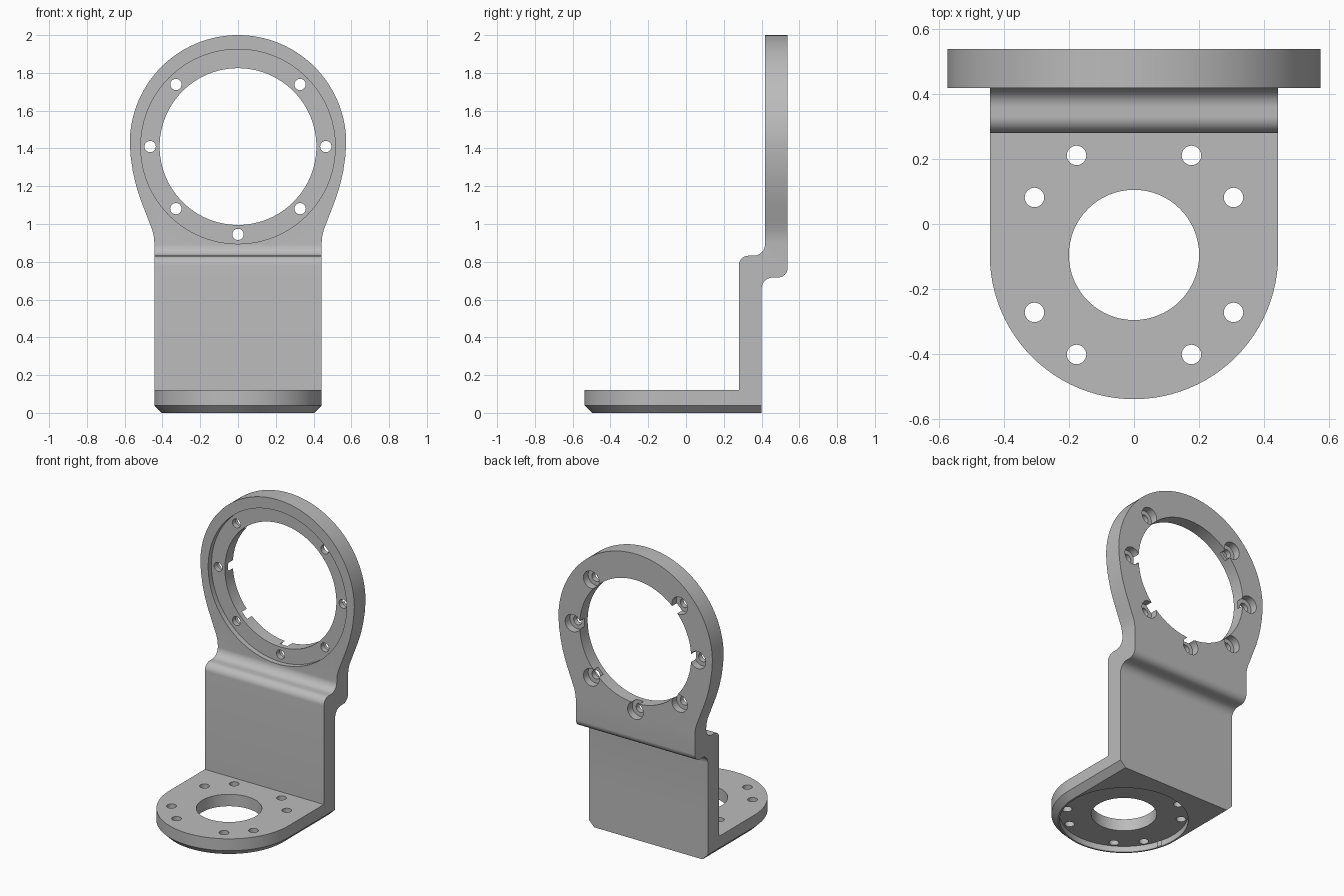
import bpy, bmesh, math
from mathutils import Vector

if "Cube" in bpy.data.objects:
    bpy.data.objects.remove(bpy.data.objects["Cube"])

metal = bpy.data.materials.new("grey metal")
metal.use_nodes = True
GREY = (0.5, 0.5, 0.5, 1)
metal.diffuse_color = GREY
metal.node_tree.nodes["Principled BSDF"].inputs["Base Color"].default_value = GREY

HALF_W = 0.443          # half width of the strip
BASE_Y = -0.095         # centre of the round base
RING_Z = 1.41           # centre of the ring opening
THICK = 0.12
BACK_Y = 0.4
CHAMFER = 0.04


def loft(name, rings):
    """Closed solid through a list of equally long point loops."""
    bm = bmesh.new()
    loops = [[bm.verts.new(p) for p in ring] for ring in rings]
    for a, b in zip(loops, loops[1:]):
        for i in range(len(a)):
            j = (i + 1) % len(a)
            bm.faces.new((a[i], a[j], b[j], b[i]))
    bm.faces.new(loops[0])
    bm.faces.new(loops[-1])
    bmesh.ops.recalc_face_normals(bm, faces=bm.faces)
    mesh = bpy.data.meshes.new(name)
    bm.to_mesh(mesh)
    bm.free()
    mesh.materials.append(metal)
    obj = bpy.data.objects.new(name, mesh)
    bpy.context.collection.objects.link(obj)
    return obj


def arc(cx, cy, r, start, end, n=10):
    angles = [math.radians(start + (end - start) * i / n) for i in range(n + 1)]
    return [(cx + r * math.cos(a), cy + r * math.sin(a)) for a in angles]


def cylinder(name, centre, r, axis, length, n=32):
    """Cutter that starts at centre and runs along +y or +z."""
    circle = arc(0, 0, r, 0, 360, n)[:-1]
    c = Vector(centre)
    if axis == "z":
        rings = [[c + Vector((u, v, h)) for u, v in circle] for h in (0, length)]
    else:
        rings = [[c + Vector((u, h, v)) for u, v in circle] for h in (0, length)]
    return loft(name, rings)


def boolean(target, other, operation):
    mod = target.modifiers.new("cut", "BOOLEAN")
    mod.operation, mod.solver, mod.object = operation, "EXACT", other
    bpy.context.view_layer.objects.active = target
    bpy.ops.object.modifier_apply(modifier=mod.name)
    bpy.data.objects.remove(other)


# Upright: stepped side profile, extruded across the width
front_y, ring_front, ring_back = BACK_Y - THICK, 0.418, 0.538
side = [(BACK_Y, 0), (BACK_Y, 0.3)]
side += arc(BACK_Y + 0.06, 0.657, 0.06, 180, 90)
side += arc(ring_back - 0.05, 0.767, 0.05, -90, 0)
side += [(ring_back, 2.1), (ring_front, 2.1)]
side += arc(ring_front - 0.06, 0.892, 0.06, 0, -90)
side += arc(front_y + 0.05, 0.782, 0.05, 90, 180)
side += [(front_y, 0)]
bracket = loft("mounting_bracket", [[(x, y, z) for y, z in side] for x in (-0.7, 0.7)])

# Front outline: chamfered foot, straight strip, flared neck, round head
right = [(HALF_W - CHAMFER, -0.0), (HALF_W, CHAMFER), (HALF_W, 0.9), (0.446, 0.935),
         (0.455, 0.972), (0.472, 1.015), (0.495, 1.075), (0.518, 1.135),
         (0.54, 1.205), (0.557, 1.28), (0.568, 1.355)]
right += arc(0, 1.427, 0.573, 0, 90, 32)
outline = right + [(-x, z) for x, z in reversed(right[:-1])]
boolean(bracket, loft("outline_cutter", [[(x, y, z) for x, z in outline] for y in (0, 1)]),
        "INTERSECT")


# Base plate: round front end with a chamfered lower edge
def base_loop(inset, z):
    r = HALF_W - inset
    end = arc(0, BASE_Y, r, 180, 360, 48)
    return [(x, y, z) for x, y in [(-r, front_y + 0.06)] + end + [(r, front_y + 0.06)]]


base = loft("base_plate", [base_loop(CHAMFER, 0), base_loop(0, CHAMFER), base_loop(0, THICK)])
boolean(bracket, base, "UNION")

# Base openings: bore, shallow pocket underneath and bolt circle
boolean(bracket, cylinder("bore", (0, BASE_Y, -0.5), 0.2, "z", 0.7, 64), "DIFFERENCE")
boolean(bracket, cylinder("pocket", (0, BASE_Y, -0.5), 0.392, "z", 0.54, 96), "DIFFERENCE")
for deg in (30, 60, 120, 150, 210, 240, 300, 330):
    a = math.radians(deg)
    at = (0.353 * math.cos(a), BASE_Y + 0.353 * math.sin(a), -0.1)
    boolean(bracket, cylinder("base_hole", at, 0.03, "z", 0.3, 24), "DIFFERENCE")

# Ring openings: bore, front seat, and counterbored holes except at the top
boolean(bracket, cylinder("ring_bore", (0, 0, RING_Z), 0.415, "y", 1, 96), "DIFFERENCE")
boolean(bracket, cylinder("seat", (0, 0.2, RING_Z), 0.515, "y", ring_front + 0.035 - 0.2, 96),
        "DIFFERENCE")
for k in range(8):
    if k == 2:
        continue
    a = math.radians(45 * k)
    x, z = 0.465 * math.cos(a), RING_Z + 0.465 * math.sin(a)
    boolean(bracket, cylinder("ring_hole", (x, 0.2, z), 0.03, "y", 0.5, 24), "DIFFERENCE")
    boolean(bracket, cylinder("counterbore", (x, ring_back - 0.05, z), 0.058, "y", 0.2, 32),
            "DIFFERENCE")

# Smooth curved walls, keep machined edges crisp
bpy.ops.object.select_all(action="DESELECT")
bracket.select_set(True)
bpy.context.view_layer.objects.active = bracket
bpy.ops.object.shade_smooth_by_angle(angle=math.radians(30))
